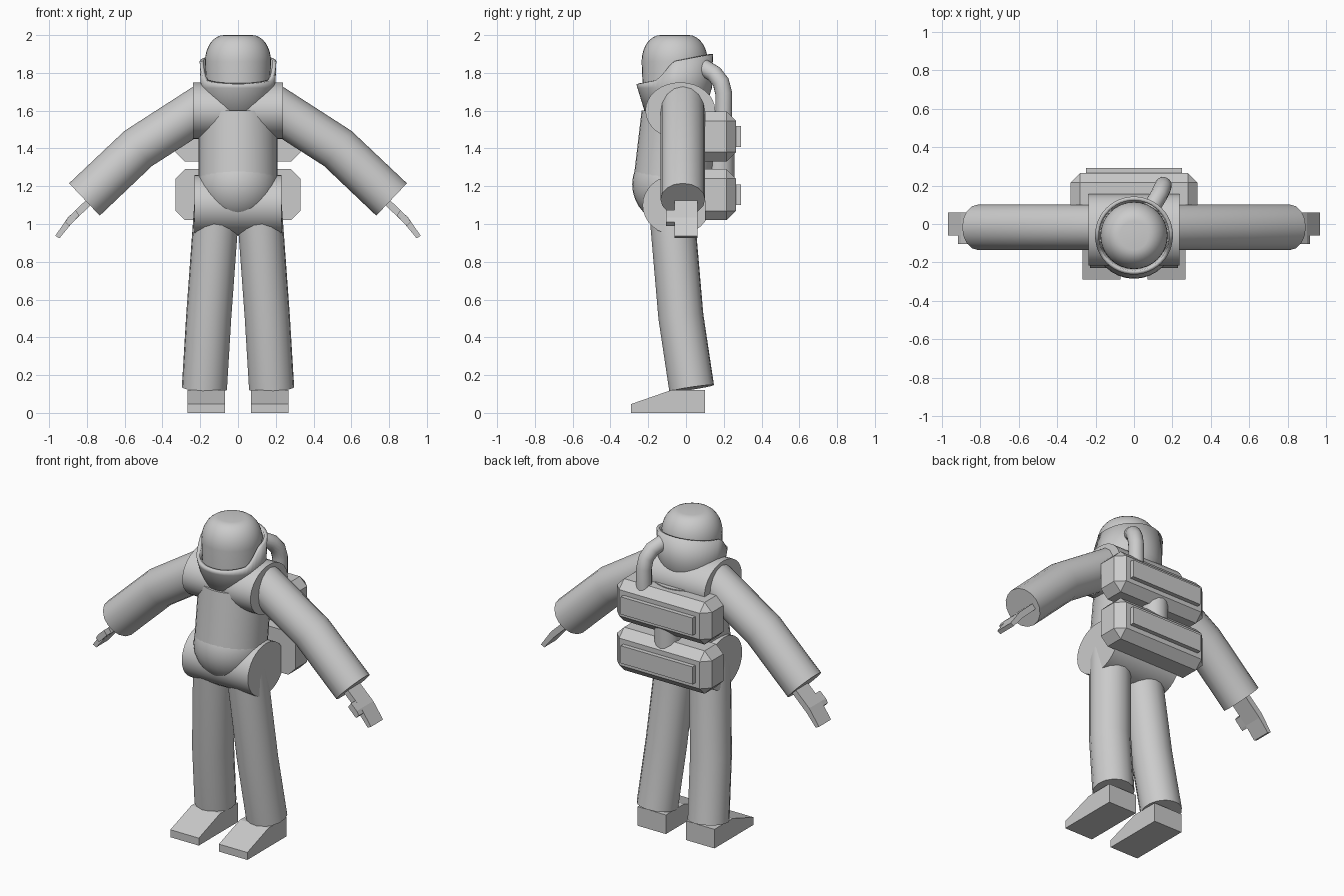
import bpy, bmesh, math
from mathutils import Matrix, Vector

if "Cube" in bpy.data.objects:
    bpy.data.objects.remove(bpy.data.objects["Cube"])


def finish(name, bm, angle=35):
    bmesh.ops.recalc_face_normals(bm, faces=bm.faces)
    me = bpy.data.meshes.new(name)
    bm.to_mesh(me)
    bm.free()
    ob = bpy.data.objects.new(name, me)
    bpy.context.collection.objects.link(ob)
    smooth(ob, angle)
    return ob


def smooth(ob, angle=35):
    bpy.ops.object.select_all(action='DESELECT')
    ob.select_set(True)
    bpy.context.view_layer.objects.active = ob
    if angle:
        bpy.ops.object.shade_smooth_by_angle(angle=math.radians(angle))


def tube(name, pts, r):
    cu = bpy.data.curves.new(name, 'CURVE')
    cu.dimensions = '3D'
    cu.bevel_depth, cu.bevel_resolution, cu.use_fill_caps = r, 6, True
    sp = cu.splines.new('POLY')
    sp.points.add(len(pts) - 1)
    for p, co in zip(sp.points, pts):
        p.co = (*co, 1)
    ob = bpy.data.objects.new(name, cu)
    bpy.context.collection.objects.link(ob)
    smooth(ob, 0)
    bpy.ops.object.convert(target='MESH')
    ob = bpy.context.object
    bm = bmesh.new()
    bm.from_mesh(ob.data)
    bmesh.ops.remove_doubles(bm, verts=bm.verts, dist=1e-4)
    bmesh.ops.recalc_face_normals(bm, faces=bm.faces)
    bm.to_mesh(ob.data)
    bm.free()
    smooth(ob)


def loft(bm, rings, caps=True):
    rows = [[bm.verts.new(p) for p in ring] for ring in rings]
    n = len(rows[0])
    for a, b in zip(rows, rows[1:]):
        for i in range(n):
            bm.faces.new((a[i], a[(i + 1) % n], b[(i + 1) % n], b[i]))
    if caps:
        bm.faces.new(rows[0])
        bm.faces.new(rows[-1])


def circle(y, z, r, n=32):
    return [(r * math.cos(i * math.tau / n), y + r * math.sin(i * math.tau / n), z) for i in range(n)]


def cross_barrel(name, y, z, ry, rz, half):
    bm = bmesh.new()
    loft(bm, [[(x, y + ry * math.cos(i * math.tau / 32), z + rz * math.sin(i * math.tau / 32))
               for i in range(32)] for x in (-half, half)])
    finish(name, bm)


def prism(name, profile, s, lo, hi, along):
    # profile extruded along x or y, mirrored by s
    bm = bmesh.new()
    if along == 'x':
        loft(bm, [[(s * v, a, b) for a, b in profile] for v in (lo, hi)])
    else:
        loft(bm, [[(s * a, v, b) for a, b in profile] for v in (lo, hi)])
    finish(name, bm, 0)


def box(name, lo, hi, bevel=0):
    lo, hi = Vector(lo), Vector(hi)
    bm = bmesh.new()
    bmesh.ops.create_cube(bm, size=1, matrix=Matrix.Translation((lo + hi) / 2) @ Matrix.Diagonal((*(hi - lo), 1)))
    if bevel:
        # chamfer everything except the front face outline
        edges = [e for e in bm.edges if max(v.co.y for v in e.verts) > lo.y + 1e-4]
        bmesh.ops.bevel(bm, geom=edges, offset=bevel, segments=1, affect='EDGES')
    finish(name, bm, 0)


# helmet dome
bm = bmesh.new()
rings = [circle(-.06, 1.62, .165), circle(-.06, 1.86, .175)]
for i in range(1, 9):
    t = i * math.pi / 16
    rings.append(circle(-.06, 1.86 + .14 * math.sin(t), .075 + .1 * math.cos(t)))
loft(bm, rings)
finish("helmet", bm)

# collar: low in front, high at the sides and back
rim = [(-.26, 1.74), (-.16, 1.76), (-.13, 1.785), (-.07, 1.86), (.15, 1.9)]


def rim_z(y):
    for (a, za), (b, zb) in zip(rim, rim[1:]):
        if y <= b:
            return za + (zb - za) * max(0, (y - a) / (b - a))
    return rim[-1][1]


bm = bmesh.new()
top = [(x, y, rim_z(y)) for x, y, z in circle(-.06, 0, .203, 48)]
loft(bm, [circle(-.06, 1.5, .13, 48), circle(-.06, 1.72, .197, 48), top], caps=False)
collar = finish("collar", bm)
m = collar.modifiers.new("thickness", 'SOLIDIFY')
m.thickness, m.offset = .02, -1

# torso, belly, shoulders and hips
bm = bmesh.new()
loft(bm, [circle(-.072, 1.2, .21), circle(-.025, 1.6, .21)])
finish("torso", bm)
bm = bmesh.new()
bmesh.ops.create_uvsphere(bm, u_segments=32, v_segments=16, radius=.212,
                          matrix=Matrix.Translation((0, -.073, 1.21)))
finish("belly", bm)
cross_barrel("shoulder_barrel", -.03, 1.6, .185, .15, .237)
cross_barrel("hip_barrel", -.05, 1.1, .18, .16, .23)

# arms, hands, legs, feet
for s, side in ((1, "right"), (-1, "left")):
    tube(side + "_arm", [(s * .17, -.017, 1.63), (s * .528, -.017, 1.4), (s * .813, -.017, 1.13)], .118)
    prism(side + "_hand", [(.78, 1.15), (.90, 1.035), (.968, .937), (.945, .925), (.883, 1.0), (.76, 1.12)],
          s, -.06, .06, 'y')
    prism(side + "_thumb", [(.86, 1.073), (.90, 1.035), (.915, 1.01), (.895, .99), (.883, 1.0), (.84, 1.045)],
          s, -.105, -.05, 'y')
    tube(side + "_leg", [(s * .112, -.078, 1.1), (s * .155, -.027, .51), (s * .178, .03, .13)], .12)
    prism(side + "_foot", [(-.29, 0), (.1, 0), (.1, .12), (-.08, .12), (-.29, .047)], s, .07, .268, 'x')

# backpack: two chamfered tanks with raised plates, joined by a post
for name, z0, z1 in (("upper", 1.33, 1.595), ("lower", 1.02, 1.29)):
    mid = (z0 + z1) / 2
    box(name + "_pack", (-.33, .1, z0), (.33, .265, z1), .05)
    box(name + "_pack_plate", (-.25, .24, mid - .055), (.25, .292, mid + .055))
tube("pack_post", [(0, .18, 1.15), (0, .18, 1.45)], .078)

# air hose from collar to pack
tube("air_hose", [(.07, .05, 1.835), (.1, .1, 1.825), (.13, .15, 1.795), (.147, .185, 1.75),
                  (.152, .2, 1.69), (.152, .2, 1.55)], .045)
